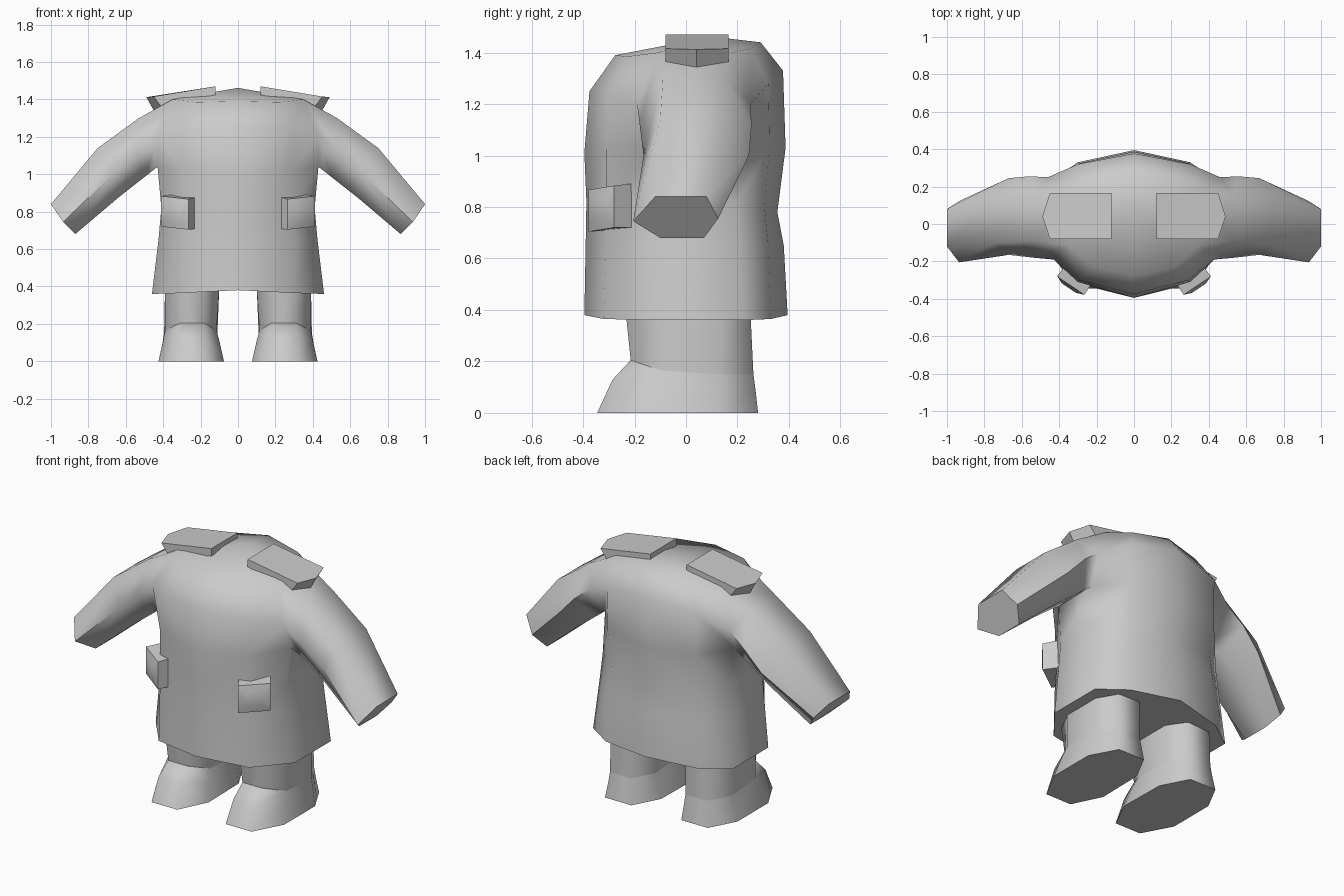
import bpy, bmesh, math
from mathutils import Vector

old = bpy.data.objects.get("Cube")
if old:
    bpy.data.objects.remove(old, do_unlink=True)

# One plain grey material for every part
GREY = (0.6, 0.6, 0.6, 1)
mat = bpy.data.materials.new("plain_grey")
mat.use_nodes = True
mat.diffuse_color = GREY
mat.node_tree.nodes["Principled BSDF"].inputs["Base Color"].default_value = GREY


def bridge(bm, a, b):
    """Join two closed rings of vertices with quads."""
    n = len(a)
    for i in range(n):
        bm.faces.new((a[i], a[(i + 1) % n], b[(i + 1) % n], b[i]))


def add_ring(bm, pts):
    return [bm.verts.new(p) for p in pts]


def loft(rings):
    bm = bmesh.new()
    loops = [add_ring(bm, r) for r in rings]
    for a, b in zip(loops, loops[1:]):
        bridge(bm, a, b)
    bm.faces.new(loops[0])
    bm.faces.new(loops[-1])
    return bm


def finish(bm, name, angle):
    """Mirror the left half across x = 0 and make a shaded object."""
    bmesh.ops.mirror(bm, geom=bm.verts[:] + bm.edges[:] + bm.faces[:],
                     axis='X', merge_dist=0.002)
    bmesh.ops.recalc_face_normals(bm, faces=bm.faces[:])
    me = bpy.data.meshes.new(name)
    bm.to_mesh(me)
    bm.free()
    me.materials.append(mat)
    ob = bpy.data.objects.new(name, me)
    bpy.context.collection.objects.link(ob)
    bpy.ops.object.select_all(action='DESELECT')
    ob.select_set(True)
    bpy.context.view_layer.objects.active = ob
    bpy.ops.object.shade_smooth_by_angle(angle=math.radians(angle))
    return ob


# Coat: half rings from front centre, round the side, to back centre
coat_rings = [
    [(0, -.395, .38), (.30, -.32, .365), (.46, -.12, .36), (.46, .22, .36), (.30, .33, .365), (0, .395, .38)],
    [(0, -.39, .65), (.30, -.31, .65), (.425, -.13, .65), (.425, .21, .65), (.29, .32, .65), (0, .38, .65)],
    [(0, -.387, .82), (.30, -.31, .82), (.41, -.13, .82), (.41, .20, .82), (.28, .305, .80), (0, .355, .78)],
    [(0, -.395, 1.01), (.30, -.31, 1.03), (.43, -.12, 1.04), (.43, .15, 1.04), (.29, .325, 1.04), (0, .387, 1.03)],
    [(0, -.375, 1.25), (.29, -.30, 1.24), (.43, -.19, 1.20), (.46, .25, 1.20), (.30, .32, 1.28), (0, .377, 1.33)],
    [(0, -.275, 1.39), (.22, -.23, 1.385), (.35, -.11, 1.40), (.35, .17, 1.40), (.22, .25, 1.415), (0, .29, 1.44)],
]
bm = bmesh.new()
R = [add_ring(bm, r) for r in coat_rings]
for k in range(5):
    for j in range(5):
        if not (j == 2 and k >= 3):          # leave the armhole open
            bm.faces.new((R[k][j], R[k][j + 1], R[k + 1][j + 1], R[k + 1][j]))
bm.faces.new(R[0])                           # underside of the hem
crown = bm.verts.new((0, .10, 1.462))
for j in range(5):
    bm.faces.new((R[5][j], R[5][j + 1], crown))

# Sleeve: six-sided loft growing out of the armhole
sleeve = [
    [(.50, -.09, .985), (.50, .14, .985), (.56, .255, 1.12), (.53, .15, 1.30), (.53, -.09, 1.30), (.54, -.18, 1.12)],
    [(.64, -.09, .875), (.64, .13, .875), (.67, .245, 1.00), (.75, .14, 1.14), (.75, -.10, 1.14), (.67, -.165, 1.00)],
    [(.87, -.10, .68), (.87, .07, .68), (.93, .125, .755), (1.0, .08, .84), (1.0, -.12, .84), (.935, -.205, .745)],
]
prev = [R[3][2], R[3][3], R[4][3], R[5][3], R[5][2], R[4][2]]
for pts in sleeve:
    ring = add_ring(bm, pts)
    bridge(bm, prev, ring)
    prev = ring
bm.faces.new(prev)
finish(bm, "coat", 62)

# Shoulder straps: pointed slabs sloping outwards
outline = [(.12, -.08), (.45, -.08), (.49, .04), (.45, .165), (.12, .165)]
top = [(x, y, 1.47 - .165 * (min(x, .47) - .12)) for x, y in outline]
low = [(x if x < .2 else x - .04, y, z) for (x, y), z in
       zip(outline, (1.425, 1.36, 1.34, 1.36, 1.425))]
finish(loft([low, top]), "shoulder_straps", 20)

# Pockets: puffed boxes turned to follow the coat front
along = Vector((.83, .56, 0))
out = Vector((.56, -.83, 0))
centre = Vector((.335, -.325, 0))


def pocket_ring(depth, half, z0, z1, tilt):
    return [centre + along * s * half + out * depth + Vector((0, 0, z + s * tilt))
            for s, z in ((-1, z0), (1, z0), (1, z1), (-1, z1))]


bm = loft([pocket_ring(-.08, .085, .715, .885, .006),
           pocket_ring(.005, .088, .712, .875, .008),
           pocket_ring(.022, .045, .755, .835, .004)])
finish(bm, "pockets", 40)

# Trouser legs and boots: eight-sided lofts sharing the ankle line
ankle = [(.18, -.215, .205), (.31, -.215, .205), (.39, -.10, .165), (.395, .13, .15),
         (.32, .262, .15), (.18, .262, .15), (.11, .13, .15), (.115, -.10, .165)]
hip = [(.17, -.235, .40), (.32, -.235, .40), (.39, -.10, .40), (.39, .14, .40),
       (.32, .25, .40), (.17, .25, .40), (.10, .14, .40), (.10, -.10, .40)]
instep = [(.17, -.285, .13), (.325, -.285, .13), (.40, -.13, .11), (.405, .13, .09),
          (.325, .27, .09), (.175, .27, .09), (.10, .13, .09), (.10, -.13, .11)]
sole = [(.16, -.345, 0), (.33, -.345, 0), (.425, -.17, 0), (.425, .12, 0),
        (.34, .28, 0), (.165, .28, 0), (.08, .12, 0), (.075, -.17, 0)]
finish(loft([ankle, hip]), "trouser_legs", 62)
finish(loft([sole, instep, ankle]), "boots", 62)
